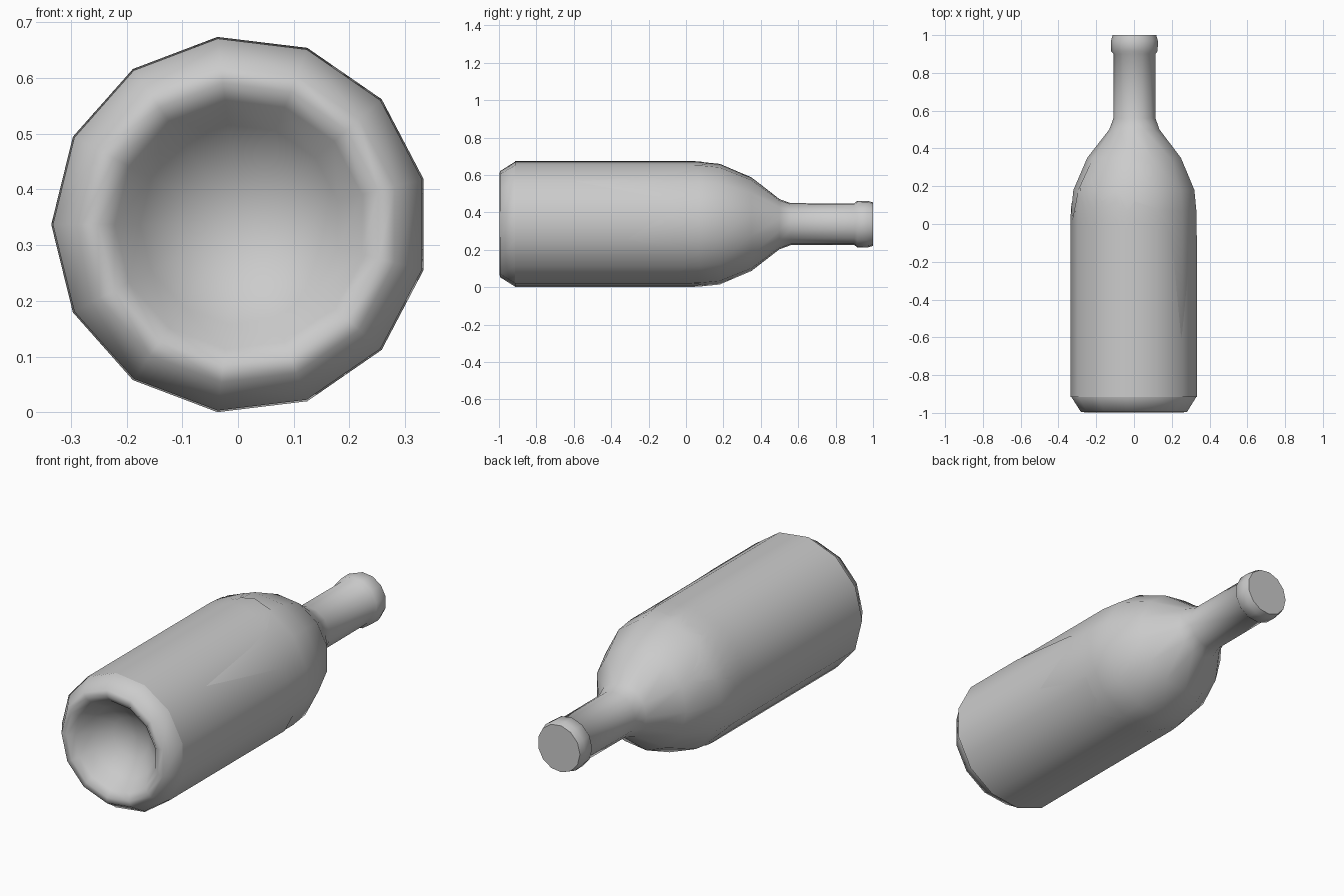
import bpy, math

if "Cube" in bpy.data.objects:
    bpy.data.objects.remove(bpy.data.objects["Cube"])

N = 13
CX, CZ = 0.004, 0.337
STEP = 2 * math.pi / N

# (radius, y) outline from the punt, over the body and shoulder, to the mouth
PUNT = [(0.10, -0.85), (0.18, -0.91), (0.225, -0.975), (0.255, -0.998), (0.285, -0.995)]
SIDE = [(0.336, -0.915), (0.336, 0.07), (0.325, 0.18), (0.252, 0.35),
        (0.135, 0.50), (0.113, 0.56), (0.112, 0.90)]
LIP = [(0.125, 0.915), (0.126, 0.97), (0.117, 1.0)]

# jagged break line: (angle in degrees, y)
JAG = [(0, -0.19), (11, -0.06), (25, -0.11), (43, -0.61), (51, -0.20), (57, -0.03),
       (69, 0.08), (90, 0.12), (97, 0.07), (107, 0.18), (122, 0.12), (127, 0.17),
       (138, 0.22), (151, 0.32), (163, 0.12), (172, 0.02), (182, 0.12), (205, 0.05),
       (230, 0.12), (262, 0.04), (284, 0.08), (305, -0.08), (314, 0.0), (335, 0.0),
       (339, -0.15), (346.5, -0.31), (360, -0.19)]


def lerp_table(pts, x):
    for (x0, y0), (x1, y1) in zip(pts, pts[1:]):
        if x <= x1:
            return y0 + (y1 - y0) * (x - x0) / (x1 - x0)
    return pts[-1][1]


def point(r, a, y):
    # point on the 13-sided section
    d = (a - math.pi) % STEP - STEP / 2
    r *= math.cos(STEP / 2) / math.cos(d)
    return (CX + r * math.cos(a), y, CZ + r * math.sin(a))


def make(name, verts, faces):
    me = bpy.data.meshes.new(name)
    me.from_pydata(verts, [], faces)
    me.update()
    ob = bpy.data.objects.new(name, me)
    bpy.context.collection.objects.link(ob)
    bpy.context.view_layer.objects.active = ob
    ob.select_set(True)
    return ob


def band_faces(rows, cols):
    return [(i * cols + j, (i + 1) * cols + j,
             (i + 1) * cols + (j + 1) % cols, i * cols + (j + 1) % cols)
            for i in range(rows - 1) for j in range(cols)]


# whole bottle: turned outline
profile = PUNT + SIDE + LIP
verts = [point(r, math.pi + k * STEP, y) for r, y in profile for k in range(N)]
faces = band_faces(len(profile), N)
last = (len(profile) - 1) * N
faces.append([last + k for k in reversed(range(N))])
verts.append((CX, -0.83, CZ))
faces += [(len(verts) - 1, k, (k + 1) % N) for k in range(N)]
bottle = make("bottle", verts, faces)
bpy.ops.object.shade_smooth_by_angle(angle=math.radians(60))
bottle.select_set(False)

# outer body wall with a broken edge, its normals kept round
angles = sorted({a for a, _ in JAG if a < 360} | set(range(0, 360, 3))
                | {round((180 + k * 360 / N) % 360, 4) for k in range(N)})
radius_at = [(y, r) for r, y in SIDE]
ROWS = 20
verts, normals = [], []
for i in range(ROWS + 2):
    t = min(i, ROWS) / ROWS
    lift = 0.003 if i <= ROWS else -0.003
    for deg in angles:
        a = math.radians(deg)
        y = -0.915 + (lerp_table(JAG, deg) + 0.915) * t
        verts.append(point(lerp_table(radius_at, y) + lift, a, y))
        slope = (lerp_table(radius_at, y - 0.06 if y > -0.8 else y)
                 - lerp_table(radius_at, y + 0.06)) / 0.12
        k = math.hypot(1, slope)
        normals.append((math.cos(a) / k, slope / k, math.sin(a) / k))
wall = make("broken_wall", verts, band_faces(ROWS + 2, len(angles)))
wall.data.polygons.foreach_set("use_smooth", [True] * len(wall.data.polygons))
wall.data.normals_split_custom_set_from_vertices(normals)
